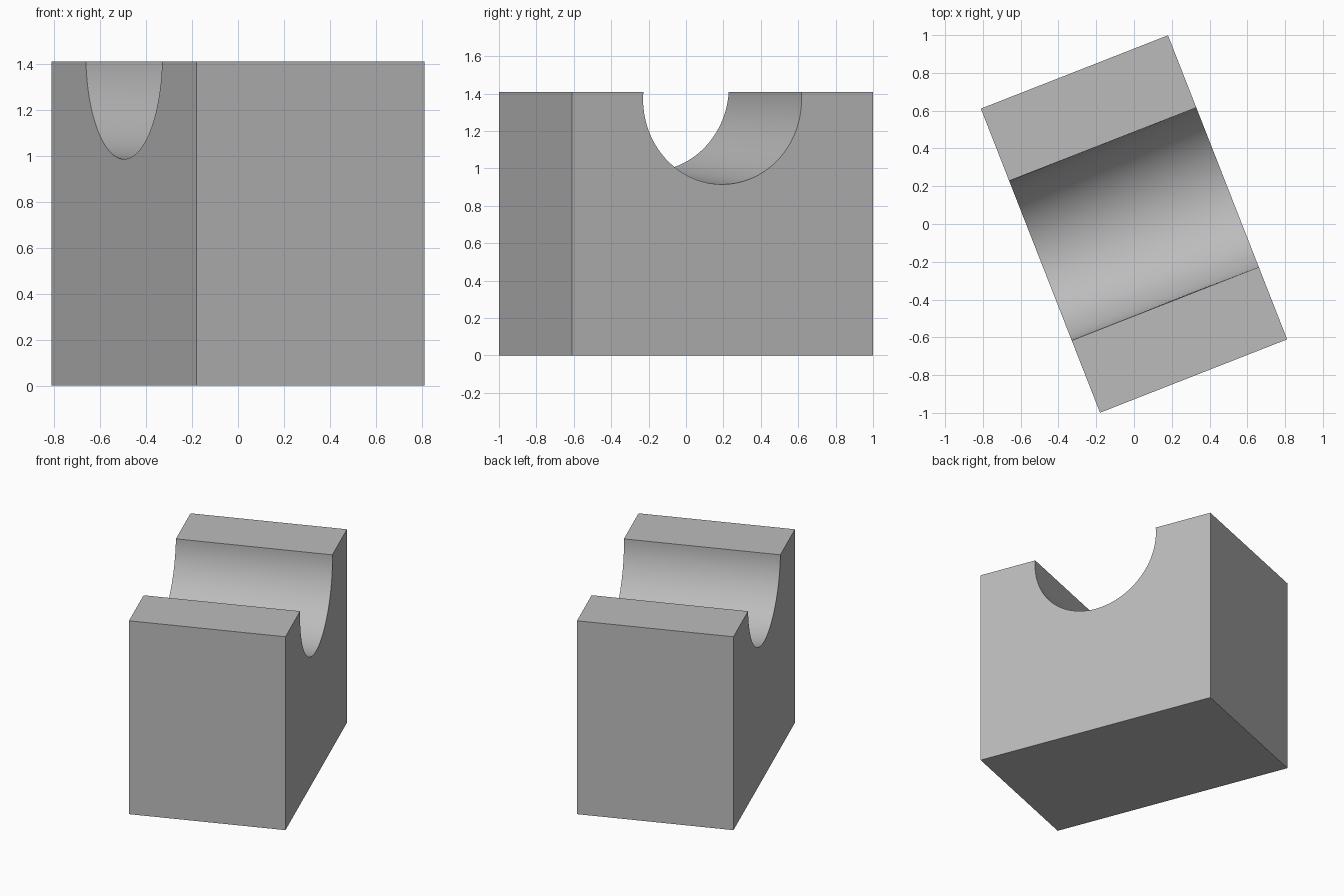
import bpy, bmesh, math
from mathutils import Matrix

cube = bpy.data.objects.get("Cube")
if cube:
    bpy.data.objects.remove(cube, do_unlink=True)

LENGTH, DEPTH, HEIGHT = 1.064, 1.729, 1.41   # block size before turning
RADIUS, SEGMENTS = 0.455, 64                 # groove
AXIS_LEFT, AXIS_RIGHT = 1.37, 1.44           # groove axis height at +x and -x ends
TURN = math.radians(21.4)

grey = bpy.data.materials.new("grey")
grey.use_nodes = True
colour = (0.5, 0.5, 0.5, 1)
grey.diffuse_color = colour
grey.node_tree.nodes["Principled BSDF"].inputs["Base Color"].default_value = colour


def end_profile(bm, x, axis_z):
    """Block outline at one end, with the groove arc cut into its top."""
    start = math.asin((HEIGHT - axis_z) / RADIUS)
    h = DEPTH / 2
    points = [(h, HEIGHT), (h, 0), (-h, 0), (-h, HEIGHT)]
    for i in range(SEGMENTS + 1):
        a = math.pi - start + (math.pi + 2 * start) * i / SEGMENTS
        points.append((RADIUS * math.cos(a), axis_z + RADIUS * math.sin(a)))
    return [bm.verts.new((x, y, z)) for y, z in points]


# Block with a slightly sloping round groove across the top
bm = bmesh.new()
left = end_profile(bm, LENGTH / 2, AXIS_LEFT)
right = end_profile(bm, -LENGTH / 2, AXIS_RIGHT)
bm.faces.new(left)
bm.faces.new(right[::-1])
count = len(left)
for i in range(count):
    j = (i + 1) % count
    face = bm.faces.new((left[i], right[i], right[j], left[j]))
    face.smooth = 4 <= i < count - 1
bmesh.ops.recalc_face_normals(bm, faces=bm.faces)
bm.transform(Matrix.Rotation(TURN, 4, "Z"))

mesh = bpy.data.meshes.new("grooved_block")
bm.to_mesh(mesh)
bm.free()
mesh.materials.append(grey)
block = bpy.data.objects.new("grooved_block", mesh)
bpy.context.collection.objects.link(block)

# Smooth groove, crisp block edges
bpy.context.view_layer.objects.active = block
block.select_set(True)
bpy.ops.object.shade_smooth_by_angle(angle=math.radians(30))
